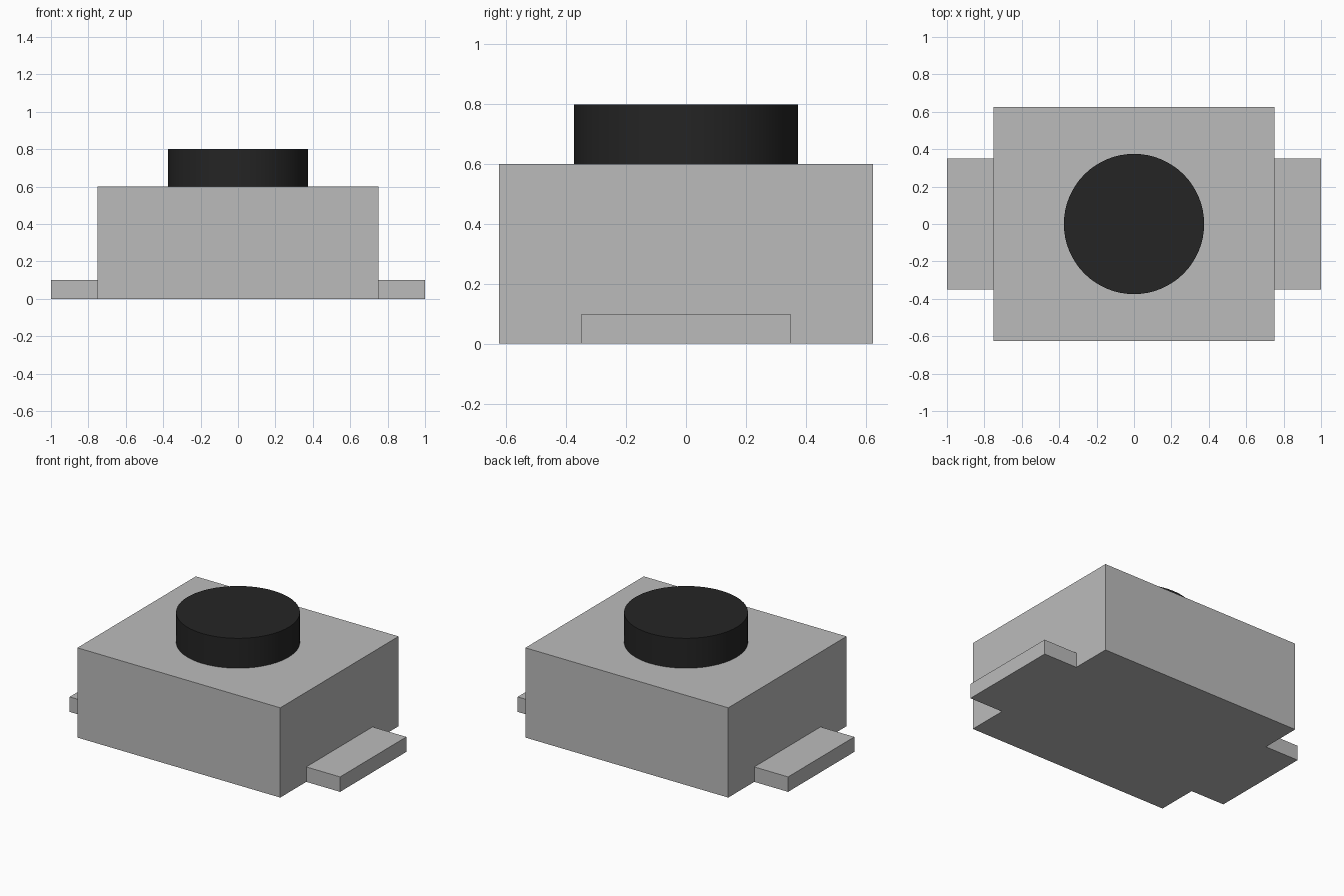
import bpy
import bmesh
import math
from mathutils import Matrix

cube = bpy.data.objects.get("Cube")
if cube:
    bpy.data.objects.remove(cube, do_unlink=True)


def make_material(name, value):
    mat = bpy.data.materials.new(name)
    mat.use_nodes = True
    colour = (value, value, value, 1.0)
    mat.diffuse_color = colour
    mat.node_tree.nodes["Principled BSDF"].inputs["Base Color"].default_value = colour
    return mat


def add_object(name, bm, mat):
    mesh = bpy.data.meshes.new(name)
    bm.to_mesh(mesh)
    bm.free()
    mesh.materials.append(mat)
    obj = bpy.data.objects.new(name, mesh)
    bpy.context.collection.objects.link(obj)
    return obj


def add_box(name, centre, size, mat):
    bm = bmesh.new()
    bmesh.ops.create_cube(bm, size=1, matrix=Matrix.Translation(centre) @ Matrix.Diagonal((*size, 1)))
    return add_object(name, bm, mat)


grey = make_material("light grey", 0.5)
black = make_material("black plastic", 0.018)

# Switch housing
add_box("housing", (0, 0, 0.3), (1.5, 1.25, 0.6), grey)

# Solder terminals on both sides, flush with the underside
for side, label in ((1, "left"), (-1, "right")):
    add_box(f"{label}_terminal", (side * 0.875, 0, 0.05), (0.25, 0.7, 0.1), grey)

# Round push button
bm = bmesh.new()
bmesh.ops.create_cone(bm, cap_ends=True, segments=64, radius1=0.375, radius2=0.375,
                      depth=0.2, matrix=Matrix.Translation((0, 0, 0.7)))
button = add_object("push_button", bm, black)
bpy.ops.object.select_all(action="DESELECT")
button.select_set(True)
bpy.context.view_layer.objects.active = button
bpy.ops.object.shade_smooth_by_angle(angle=math.radians(30))
